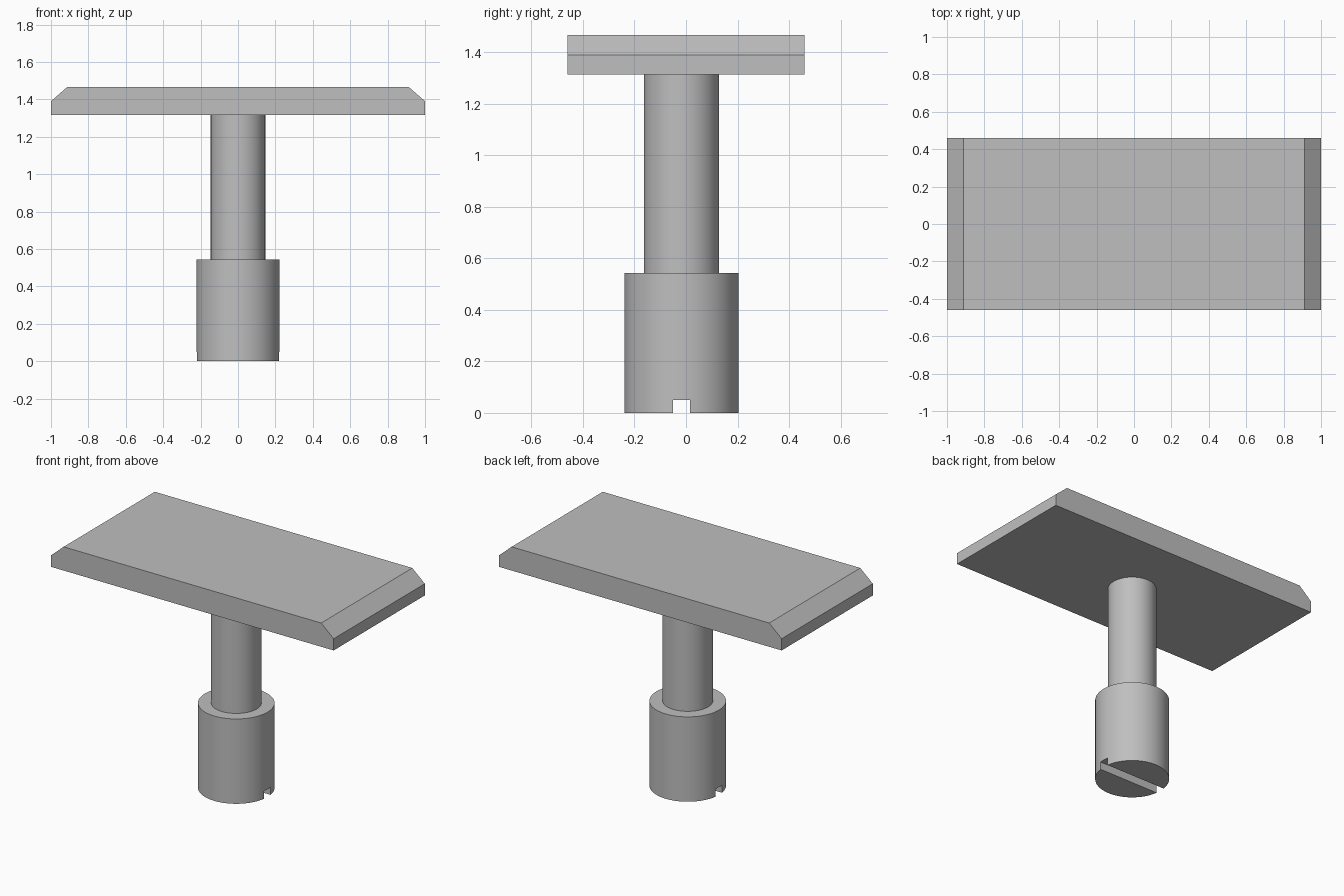
import bpy
import bmesh

if "Cube" in bpy.data.objects:
    bpy.data.objects.remove(bpy.data.objects["Cube"], do_unlink=True)

AXIS_Y = -0.0175      # the stem sits slightly forward of the plate centre
PLATE_BOTTOM, PLATE_TOP = 1.315, 1.467
COLLAR_TOP = 0.543

grey = bpy.data.materials.new("plain grey")
grey.use_nodes = True
colour = (0.52, 0.52, 0.52, 1)
grey.diffuse_color = colour
grey.node_tree.nodes["Principled BSDF"].inputs["Base Color"].default_value = colour


def cylinder(name, radius, bottom, top):
    bpy.ops.mesh.primitive_cylinder_add(
        vertices=96, radius=radius, depth=top - bottom,
        location=(0, AXIS_Y, (bottom + top) / 2))
    obj = bpy.context.object
    obj.name = name
    obj.data.materials.append(grey)
    return obj


def smooth(obj):
    bpy.ops.object.select_all(action='DESELECT')
    obj.select_set(True)
    bpy.context.view_layer.objects.active = obj
    bpy.ops.object.shade_smooth_by_angle()


# Plate: end profile with chamfered top corners, extruded front to back
half_depth = 0.461
side = [(1, PLATE_BOTTOM), (1, 1.39), (0.912, PLATE_TOP)]
profile = side + [(-x, z) for x, z in reversed(side)]
bm = bmesh.new()
face = bm.faces.new([bm.verts.new((x, -half_depth, z)) for x, z in profile])
result = bmesh.ops.extrude_face_region(bm, geom=[face])
moved = [v for v in result["geom"] if isinstance(v, bmesh.types.BMVert)]
bmesh.ops.translate(bm, verts=moved, vec=(0, 2 * half_depth, 0))
bmesh.ops.recalc_face_normals(bm, faces=bm.faces)
mesh = bpy.data.meshes.new("top_plate")
bm.to_mesh(mesh)
bm.free()
mesh.materials.append(grey)
bpy.context.collection.objects.link(bpy.data.objects.new("top_plate", mesh))

# Shaft between collar and plate
smooth(cylinder("shaft", 0.146, COLLAR_TOP, PLATE_BOTTOM))

# Collar with a screwdriver slot across its underside
collar = cylinder("collar", 0.222, 0, COLLAR_TOP)
bpy.ops.mesh.primitive_cube_add(size=1, location=(0, AXIS_Y, 0))
cutter = bpy.context.object
cutter.name = "slot_cutter"
cutter.scale = (1, 0.066, 0.1)
cutter.hide_render = True
cutter.data.materials.append(grey)

slot = collar.modifiers.new("slot", 'BOOLEAN')
slot.operation = 'DIFFERENCE'
slot.solver = 'EXACT'
slot.object = cutter
bpy.context.view_layer.objects.active = collar
bpy.ops.object.modifier_apply(modifier=slot.name)
bpy.data.objects.remove(cutter, do_unlink=True)
smooth(collar)
